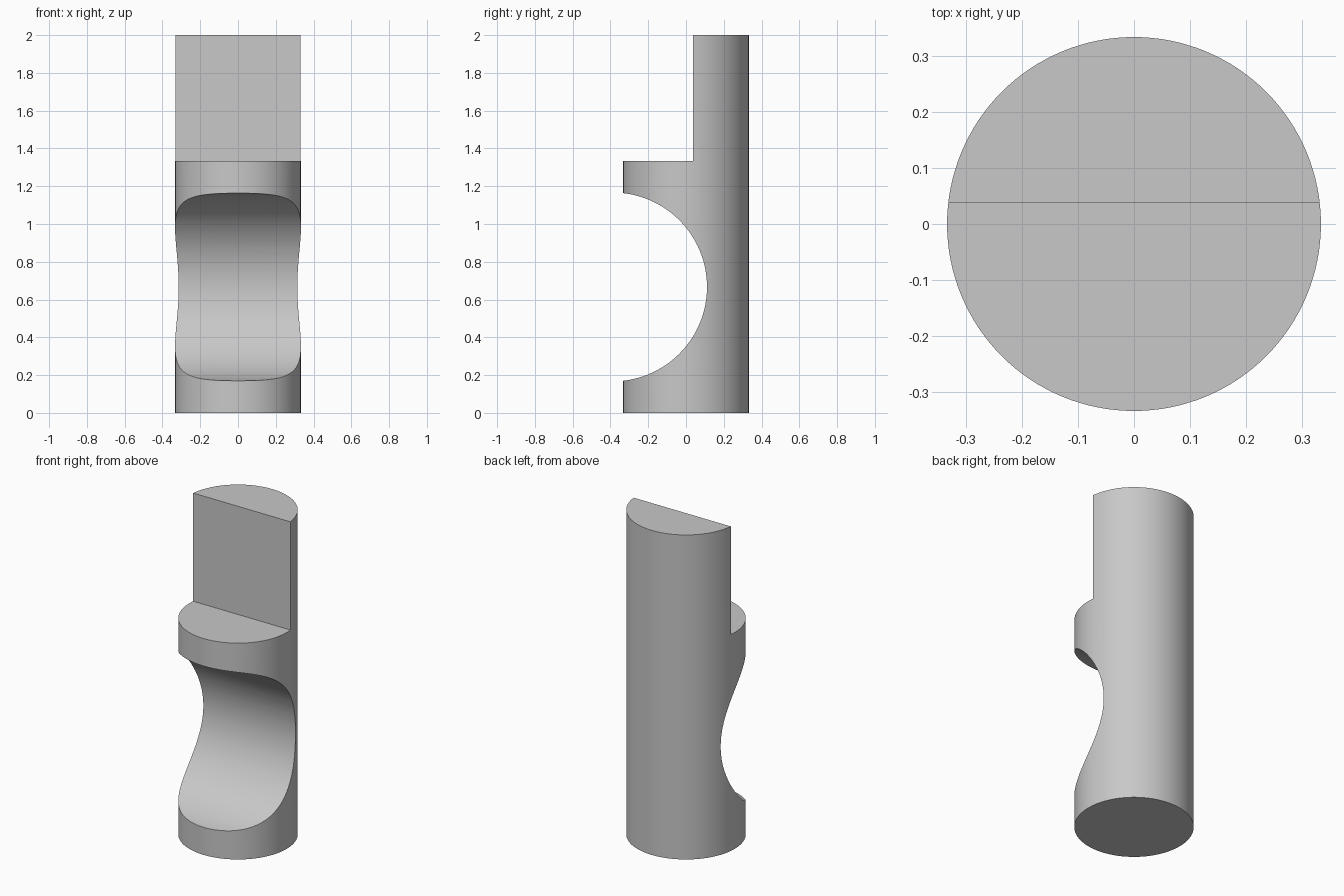
import bpy
import math

UNIT = 1 / 9          # one design unit; the rod is 6 wide and 18 tall
SIDES = 128

if "Cube" in bpy.data.objects:
    bpy.data.objects.remove(bpy.data.objects["Cube"], do_unlink=True)

grey = bpy.data.materials.new("plain grey")
grey.use_nodes = True
colour = (0.58, 0.58, 0.58, 1)
grey.diffuse_color = colour
grey.node_tree.nodes["Principled BSDF"].inputs["Base Color"].default_value = colour


def cylinder(name, radius, depth, location, rotation=(0, 0, 0)):
    bpy.ops.mesh.primitive_cylinder_add(
        vertices=SIDES, radius=radius * UNIT, depth=depth * UNIT,
        location=[c * UNIT for c in location], rotation=rotation)
    obj = bpy.context.object
    obj.name = name
    obj.data.materials.append(grey)
    return obj


def box(name, size, location):
    bpy.ops.mesh.primitive_cube_add(size=1, location=[c * UNIT for c in location])
    obj = bpy.context.object
    obj.name = name
    obj.scale = [s * UNIT for s in size]
    obj.data.materials.append(grey)
    return obj


# Round rod
rod = cylinder("notched_rod", 3, 18, (0, 0, 9))

# Round scoop across the front and flat step at the top
scoop = cylinder("scoop_cutter", 4.5, 10, (0, -3.5, 6), (0, math.pi / 2, 0))
step = box("step_cutter", (10, 6, 8), (0, 1 / 3 - 3, 16))

for cutter in (scoop, step):
    cut = rod.modifiers.new(cutter.name, "BOOLEAN")
    cut.operation = "DIFFERENCE"
    cut.solver = "EXACT"
    cut.object = cutter

# Apply the cuts, then remove the cutters
bpy.ops.object.select_all(action="DESELECT")
rod.select_set(True)
bpy.context.view_layer.objects.active = rod
for name in [m.name for m in rod.modifiers]:
    bpy.ops.object.modifier_apply(modifier=name)
for cutter in (scoop, step):
    bpy.data.objects.remove(cutter, do_unlink=True)

bpy.ops.object.shade_smooth_by_angle(angle=math.radians(20))
